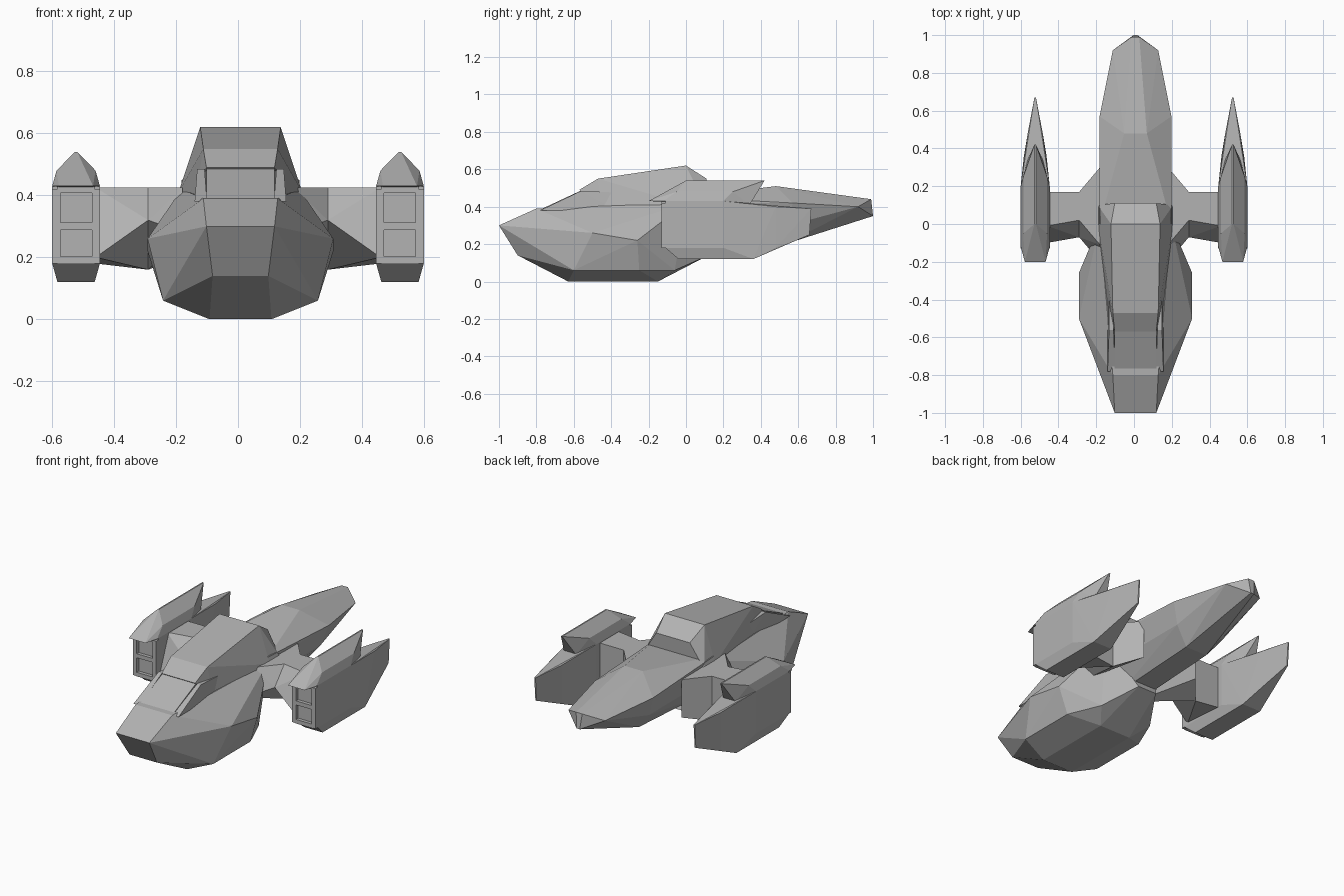
import bpy, bmesh

default_cube = bpy.data.objects.get("Cube")
if default_cube:
    bpy.data.objects.remove(default_cube)

# One material for the whole craft
grey = bpy.data.materials.new("hull grey")
grey.use_nodes = True
grey.diffuse_color = (.45, .45, .45, 1)
grey.node_tree.nodes["Principled BSDF"].inputs["Base Color"].default_value = grey.diffuse_color


def faceted(name, points):
    """Wrap flat facets around a set of corner points."""
    mesh = bpy.data.meshes.new(name)
    bm = bmesh.new()
    for point in points:
        bm.verts.new(point)
    wrapped = bmesh.ops.convex_hull(bm, input=bm.verts[:])
    inside = [item for item in wrapped["geom_interior"] if isinstance(item, bmesh.types.BMVert)]
    bmesh.ops.delete(bm, geom=inside, context="VERTS")
    bmesh.ops.recalc_face_normals(bm, faces=bm.faces[:])
    bm.to_mesh(mesh)
    bm.free()
    mesh.materials.append(grey)
    part = bpy.data.objects.new(name, mesh)
    bpy.context.collection.objects.link(part)


def edge(half_width, height, *stations):
    """Corner points along one lengthwise edge, on both sides of the centre."""
    return [(side * half_width, y, height) for y in stations for side in (-1, 1)]


def symmetric(name, centre, *edges):
    """A faceted part with its mirror plane at x = centre."""
    faceted(name, [(centre + x, y, z) for corners in edges for x, y, z in corners])


def bar(name, x, z, half_width, half_height):
    """A square bar across the front of an engine pod."""
    symmetric(name, x, *[edge(half_width, z + offset, -.13, -.1)
                         for offset in (-half_height, half_height)])


def rib(side, x, front, rear, belly_front, belly_rear):
    """Four corners of a wing section, with the upper front corner set back."""
    top = .425
    setback = .09
    return [(side * x, y, z) for y, z in (
        (front + setback, top), (rear, top), (front, belly_front), (rear, belly_rear))]


body_centre = .008
pod_centre = .523

symmetric("forward_hull", body_centre,
          edge(.11, .3, -1),             # nose
          edge(.09, .14, -.9),           # chin
          edge(.12, .39, -.8),           # brow
          edge(.3, .26, -.5),            # chine
          edge(.3, .22, -.26),
          edge(.25, .06, -.6, -.25),     # lower side
          edge(.17, .06, -.06),
          edge(.1, 0, -.63, -.15),       # keel
          edge(.19, .42, 0),             # shoulder
          edge(.06, .14, .12))           # stern

symmetric("cabin", body_centre,
          edge(.11, .49, -.57),          # roof lip
          edge(.12, .55, -.47),          # roof front
          edge(.13, .62, 0),             # roof peak
          edge(.11, .55, .11),           # roof rear
          edge(.15, .37, -.45),          # sill
          edge(.2, .41, 0, .1))

symmetric("windshield", body_centre,
          edge(.11, .38, -.79, -.5),
          edge(.11, .487, -.56, -.5))

symmetric("tail", body_centre,
          edge(.19, .45, 0),             # root
          edge(.06, .51, .48),           # spine
          edge(.19, .42, .2, .57),       # widest line
          edge(.15, .3, 0, .55),         # lower side
          edge(.07, .17, 0),             # belly
          edge(.07, .2, .53),
          edge(.12, .4, .92),            # taper
          edge(.02, .44, .99),           # tip
          edge(.01, .35, 1))

for label, side in (("left", 1), ("right", -1)):
    pod_x = side * pod_centre

    # Raised frame beside the windshield
    symmetric(label + "_window_frame", body_centre + side * .128,
              edge(.02, .38, -.78, -.37),
              edge(.012, .485, -.56),
              edge(.012, .475, -.37))

    # Wing, pinched to a waist between hull and pod
    root = rib(side, .18, -.2, .3, .28, .2)
    waist = rib(side, .29, -.07, .17, .32, .16)
    tip = rib(side, .46, -.1, .17, .2, .18)
    faceted(label + "_wing_root", root + waist)
    faceted(label + "_wing_tip", waist + tip)

    # Engine pod, closing to an upright edge at the rear
    symmetric(label + "_pod", pod_x,
              edge(.077, .43, -.11, .2),
              edge(.077, .18, -.11, .2),
              edge(.06, .12, -.04, .36),
              edge(.04, .4, .48),
              edge(.04, .18, .48),
              edge(.004, .39, .67),
              edge(.004, .25, .66))

    # Intake frame around two openings
    for end in (-1, 1):
        bar(label + "_intake_post", pod_x + end * .064, .3, .013, .12)
    for height in (.19, .3, .42):
        bar(label + "_intake_bar", pod_x, height, .06, .012)

    # Pod roof with a ridge and a pointed rear, flush with the pod sides
    symmetric(label + "_pod_roof", pod_x,
              edge(.055, .43, -.2),      # front lip
              edge(.077, .43, -.12, .2), # eaves
              edge(.063, .48, -.05, .25),  # upper slope
              edge(.004, .54, 0, .42),   # ridge
              edge(.04, .41, .34))       # undercut
